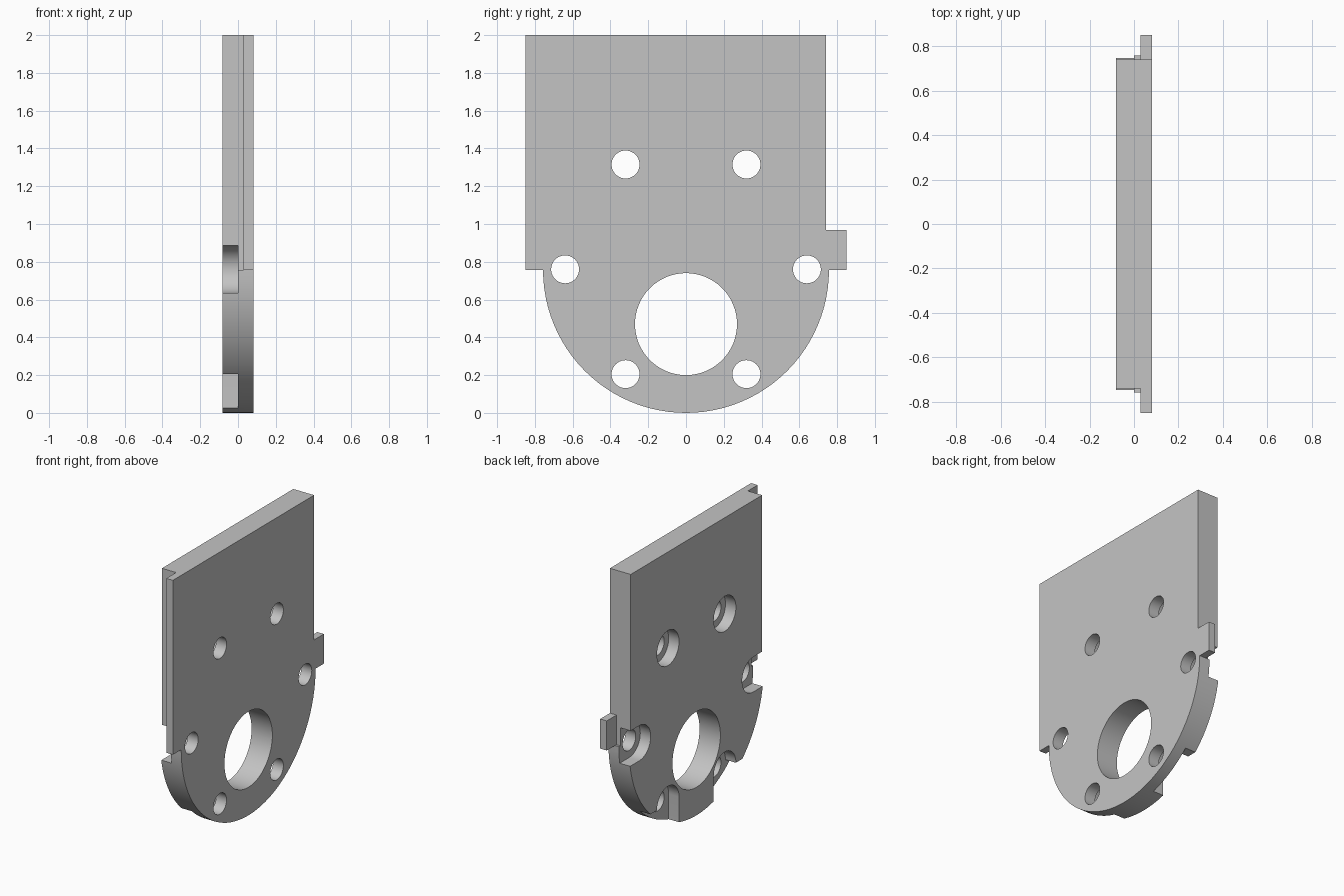
import bpy
import bmesh
from math import sin, cos, pi, radians

cube = bpy.data.objects.get("Cube")
if cube:
    bpy.data.objects.remove(cube, do_unlink=True)

HALF = 0.082       # half thickness along x
R = 0.757          # rounded lower end, also the height of its centre
EDGE = 0.74        # half width of the straight body
LIP = 0.85         # reach of flange and tab
STEP = 0.03        # back of flange and tab
BORE = 0.125       # counterbore radius
HOLE = 0.074       # bolt hole radius


def prism(name, outline, x0, x1):
    """Solid made by pushing a (y, z) outline from x0 to x1."""
    bm = bmesh.new()
    face = bm.faces.new([bm.verts.new((x0, y, z)) for y, z in outline])
    result = bmesh.ops.extrude_face_region(bm, geom=[face])
    moved = [v for v in result["geom"] if isinstance(v, bmesh.types.BMVert)]
    bmesh.ops.translate(bm, verts=moved, vec=(x1 - x0, 0, 0))
    bmesh.ops.recalc_face_normals(bm, faces=bm.faces)
    mesh = bpy.data.meshes.new(name)
    bm.to_mesh(mesh)
    bm.free()
    obj = bpy.data.objects.new(name, mesh)
    bpy.context.collection.objects.link(obj)
    return obj


def circle(y, z, r, n=40):
    return [(y + r * cos(2 * pi * i / n), z + r * sin(2 * pi * i / n)) for i in range(n)]


def box(y0, y1, z0, z1):
    return [(y0, z0), (y1, z0), (y1, z1), (y0, z1)]


def cut(target, outline, x0=-0.2, x1=0.2):
    cutter = prism("cutter", outline, x0, x1)
    cutter.hide_render = True
    mod = target.modifiers.new("cut", "BOOLEAN")
    mod.operation = "DIFFERENCE"
    mod.solver = "EXACT"
    mod.object = cutter
    bpy.context.view_layer.objects.active = target
    bpy.ops.object.modifier_apply(modifier=mod.name)
    bpy.data.objects.remove(cutter, do_unlink=True)


# Plate outline: round lower end, side tab, straight top, long flange
arc = [(-R * cos(pi * i / 48), R - R * sin(pi * i / 48)) for i in range(49)]
tab = [(LIP, R), (LIP, 0.968), (EDGE, 0.968)]
top = [(EDGE, 2.0), (-LIP, 2.0), (-LIP, R)]
plate = prism("mounting_plate", arc + tab + top, -HALF, HALF)

# Rebates that thin the flange and the tab
for a, b in ((-1, -EDGE), (EDGE, 1)):
    cut(plate, box(a, b, R, 2.2), x1=STEP)

# Large centre hole
cut(plate, circle(0, 0.47, 0.27, 64))

# Bolt holes with counterbores; the lower pairs open to the rim
for s in (-1, 1):
    for y, z in ((0.32, 1.315), (0.64, 0.76), (0.32, 0.205)):
        cut(plate, circle(s * y, z, BORE), x1=0)
        cut(plate, circle(s * y, z, HOLE))
    for y, z0, z1 in ((0.64, 0.76 - BORE, 0.76 + BORE), (0.32 - BORE, -0.1, 0.205)):
        lo, hi = sorted((s * y, s))
        cut(plate, box(lo, hi, z0, z1), x1=0)

# Grey metal
mat = bpy.data.materials.new("grey_metal")
mat.use_nodes = True
grey = (0.55, 0.55, 0.55, 1)
mat.diffuse_color = grey
mat.node_tree.nodes["Principled BSDF"].inputs["Base Color"].default_value = grey
plate.data.materials.clear()
plate.data.materials.append(mat)

bpy.ops.object.select_all(action="DESELECT")
plate.select_set(True)
bpy.context.view_layer.objects.active = plate
bpy.ops.object.shade_smooth_by_angle(angle=radians(30))
